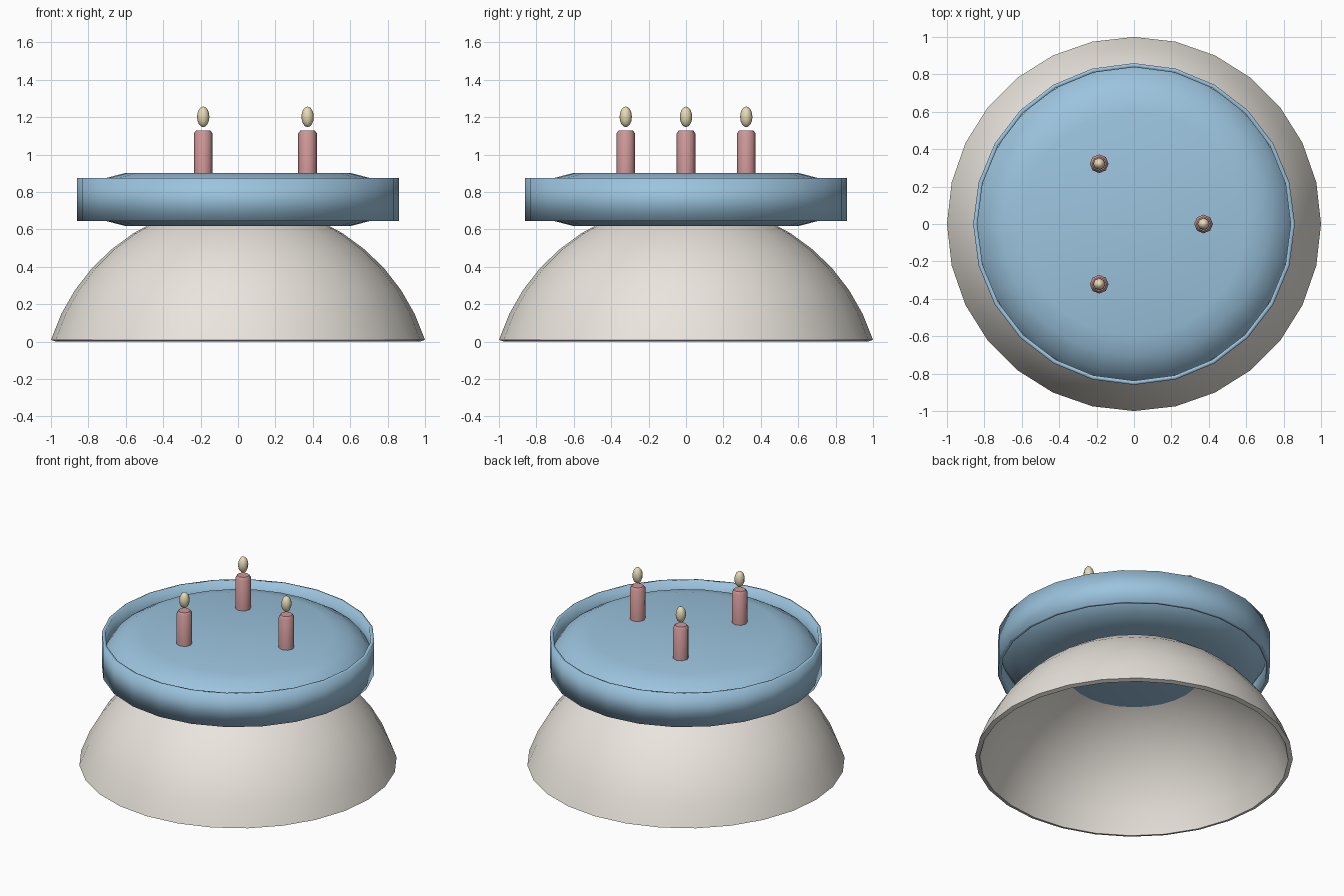
import bpy, bmesh, math

if "Cube" in bpy.data.objects:
    bpy.data.objects.remove(bpy.data.objects["Cube"])


def material(name, rgb):
    m = bpy.data.materials.new(name)
    m.diffuse_color = (*rgb, 1)
    m.use_nodes = True
    m.node_tree.nodes["Principled BSDF"].inputs["Base Color"].default_value = m.diffuse_color
    return m


CREAM = material("cream", (0.82, 0.78, 0.72))
BLUE = material("blue", (0.33, 0.55, 0.73))
PINK = material("pink", (0.62, 0.31, 0.31))
FLAME = material("pale_yellow", (0.80, 0.71, 0.47))


def lathe(name, profile, sides, mat, closed=False, at=(0, 0, 0), angle=40):
    """Revolve (radius, z) points about z; radius 0 makes a pole."""
    bm = bmesh.new()
    rings = []
    for r, z in profile:
        if r < 1e-6:
            rings.append([bm.verts.new((0, 0, z))] * sides)
        else:
            rings.append([bm.verts.new((r * math.cos(2 * math.pi * i / sides),
                                        r * math.sin(2 * math.pi * i / sides), z))
                          for i in range(sides)])
    pairs = list(zip(rings, rings[1:]))
    if closed:
        pairs.append((rings[-1], rings[0]))
    for a, b in pairs:
        for i in range(sides):
            j = (i + 1) % sides
            quad = list(dict.fromkeys((a[i], a[j], b[j], b[i])))
            if len(quad) > 2:
                bm.faces.new(quad)
    bmesh.ops.recalc_face_normals(bm, faces=bm.faces)
    mesh = bpy.data.meshes.new(name)
    bm.to_mesh(mesh)
    bm.free()
    ob = bpy.data.objects.new(name, mesh)
    bpy.context.collection.objects.link(ob)
    ob.location = at
    mesh.materials.append(mat)
    bpy.ops.object.select_all(action='DESELECT')
    bpy.context.view_layer.objects.active = ob
    ob.select_set(True)
    bpy.ops.object.shade_smooth_by_angle(angle=math.radians(angle))
    return ob


def cap(radius, centre_z, start=math.radians(17.6), steps=9):
    """Spherical cap profile from the rim up to the pole."""
    angles = [start + (math.pi / 2 - start) * i / steps for i in range(steps + 1)]
    return [(radius * math.cos(a), centre_z + radius * math.sin(a)) for a in angles]


# Upturned bowl: a thin spherical cap shell, open below
outer, inner = cap(1.049, -0.308), cap(1.019, -0.308)
lathe("bowl", outer + inner[::-1] + outer[:1], 28, CREAM)

# Rounded cake body, symmetric about its mid height
upper = [(0, 0.142), (0.60, 0.142), (0.71, 0.114), (0.80, 0.06), (0.84, 0)]
cake = upper + [(r, -z) for r, z in upper[-2::-1]]
lathe("cake", cake, 28, BLUE, at=(0, 0, 0.76))

# Thin band around the cake
lathe("cake_band", [(0.86, 0.646), (0.86, 0.874), (0.838, 0.874), (0.838, 0.646)],
      24, BLUE, closed=True, angle=180)

# Three candles with floating flames
for k in range(3):
    a = 2 * math.pi * k / 3
    x, y = 0.372 * math.cos(a), 0.372 * math.sin(a)
    lathe(f"candle_{k + 1}",
          [(0, 0.88), (0.05, 0.88), (0.05, 1.113), (0.038, 1.13), (0, 1.13)],
          8, PINK, at=(x, y, 0), angle=50)
    flame = [(0.033 * math.sin(math.pi * i / 8), -0.055 * math.cos(math.pi * i / 8))
             for i in range(9)]
    lathe(f"flame_{k + 1}", flame, 8, FLAME, at=(x, y, 1.202), angle=60)
